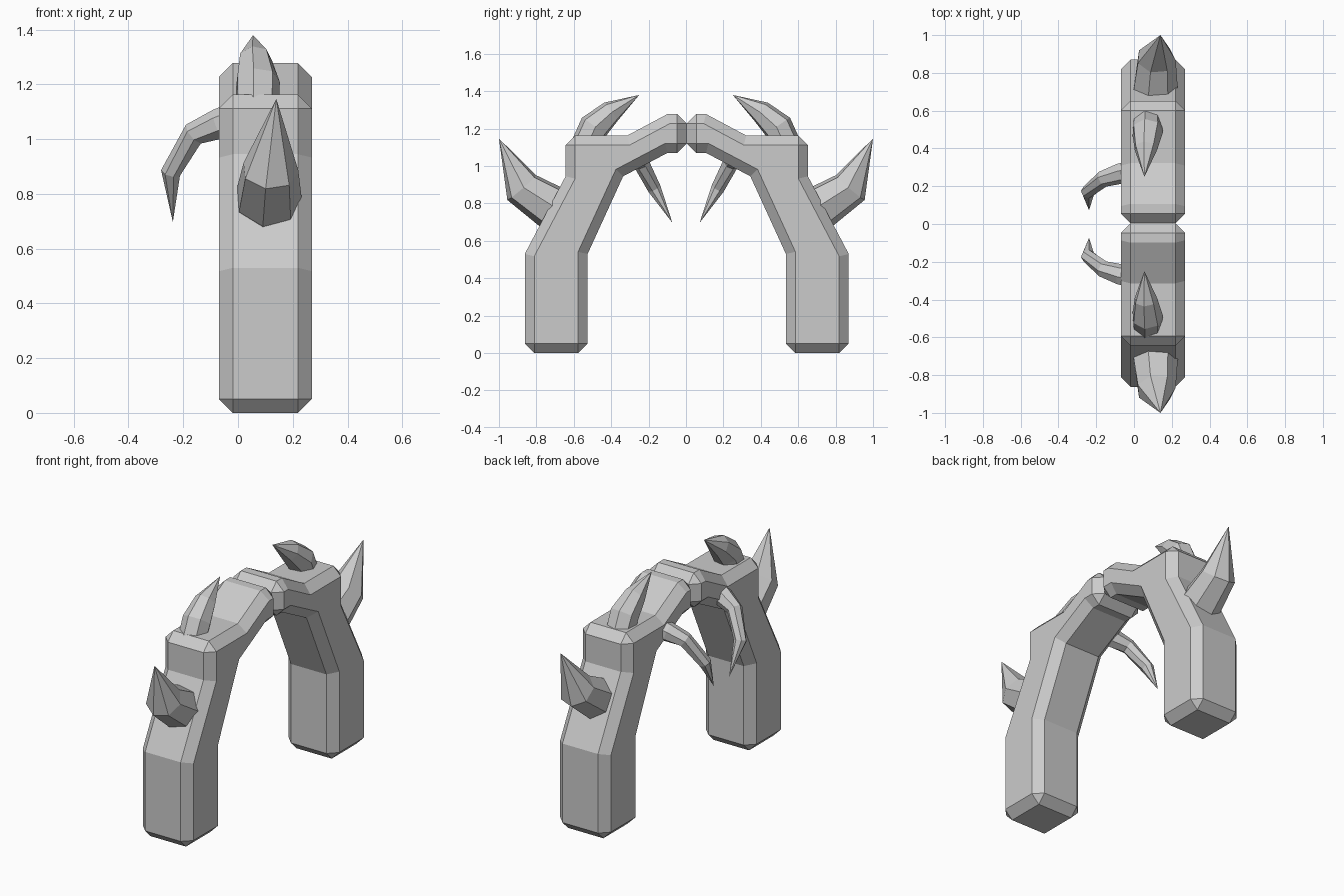
import bpy
import bmesh
from math import radians, cos, sin
from mathutils import Vector

cube = bpy.data.objects.get("Cube")
if cube:
    bpy.data.objects.remove(cube, do_unlink=True)

# Single stone colour
stone = bpy.data.materials.new("pale_grey_stone")
stone.use_nodes = True
GREY = (0.6, 0.6, 0.6, 1)
stone.diffuse_color = GREY
stone.node_tree.nodes["Principled BSDF"].inputs["Base Color"].default_value = GREY


def add_object(name, bm):
    """Turn a bmesh into an object with flat faces and the stone colour."""
    bmesh.ops.recalc_face_normals(bm, faces=bm.faces)
    mesh = bpy.data.meshes.new(name)
    bm.to_mesh(mesh)
    bm.free()
    mesh.materials.append(stone)
    obj = bpy.data.objects.new(name, mesh)
    bpy.context.collection.objects.link(obj)
    return obj


def mirror_y(obj):
    mod = obj.modifiers.new("front_to_back", 'MIRROR')
    mod.use_axis = (False, True, False)
    mod.use_mirror_merge = False


def horn(name, rings, tip, ref, sides=7, turn=99):
    """Faceted horn: rings of (centre, radius) joined and closed at a tip."""
    bm = bmesh.new()
    centres = [Vector(c) for c, r in rings] + [Vector(tip)]
    loops = []
    for i, (c, r) in enumerate(rings):
        ahead = (centres[i + 1] - centres[i]).normalized()
        behind = (centres[i] - centres[i - 1]).normalized() if i else ahead
        axis = (ahead + behind).normalized()
        down = Vector(ref).cross(axis).normalized()
        across = axis.cross(down)
        angles = [radians(turn + 360 * k / sides) for k in range(sides)]
        loops.append([bm.verts.new(centres[i] + r * (across * cos(a) + down * sin(a)))
                      for a in angles])
    point = bm.verts.new(tip)
    bm.faces.new(loops[0])
    for k in range(sides):
        n = (k + 1) % sides
        for a, b in zip(loops, loops[1:]):
            bm.faces.new((a[k], a[n], b[n], b[k]))
        bm.faces.new((loops[-1][k], loops[-1][n], point))
    mirror_y(add_object(name, bm))


# Arch halves: side profile (y, z) extruded across x, with chamfered corners
PROFILE = [(-0.866, 0), (-0.866, 0.53), (-0.648, 0.945), (-0.648, 1.163),
           (-0.318, 1.163), (-0.103, 1.278), (0, 1.278), (0, 1.07),
           (-0.103, 1.07), (-0.34, 0.945), (-0.53, 0.53), (-0.53, 0)]
bm = bmesh.new()
side = bm.faces.new([bm.verts.new((-0.07, y, z)) for y, z in PROFILE])
out = bmesh.ops.extrude_face_region(bm, geom=[side])
bmesh.ops.translate(bm, vec=(0.34, 0, 0),
                    verts=[v for v in out["geom"] if isinstance(v, bmesh.types.BMVert)])
arch = add_object("arch_halves", bm)
arch.location.y = 0.004
bevel = arch.modifiers.new("chamfer", 'BEVEL')
bevel.width = 0.051
bevel.segments = 1
bevel.limit_method = 'ANGLE'
bevel.angle_limit = radians(45)
mirror_y(arch)

# Thick spikes on the outer slopes
horn("outer_spikes",
     [((0.11, -0.63, 0.725), 0.12), ((0.11, -0.725, 0.785), 0.122),
      ((0.117, -0.877, 0.885), 0.104)],
     (0.14, -1, 1.147), ref=(1, 0, 0))

# Claws curling inward over the shoulders
horn("top_claws",
     [((0.07, -0.55, 1.08), 0.08), ((0.07, -0.49, 1.21), 0.083),
      ((0.062, -0.40, 1.29), 0.062)],
     (0.055, -0.25, 1.38), ref=(1, 0, 0))

# Slim claws hooking down beside the crown
horn("side_claws",
     [((0, -0.285, 1.08), 0.06), ((-0.07, -0.27, 1.055), 0.057),
      ((-0.16, -0.24, 1.02), 0.045), ((-0.245, -0.17, 0.88), 0.037)],
     (-0.238, -0.073, 0.697), ref=(0, 1, 0))
